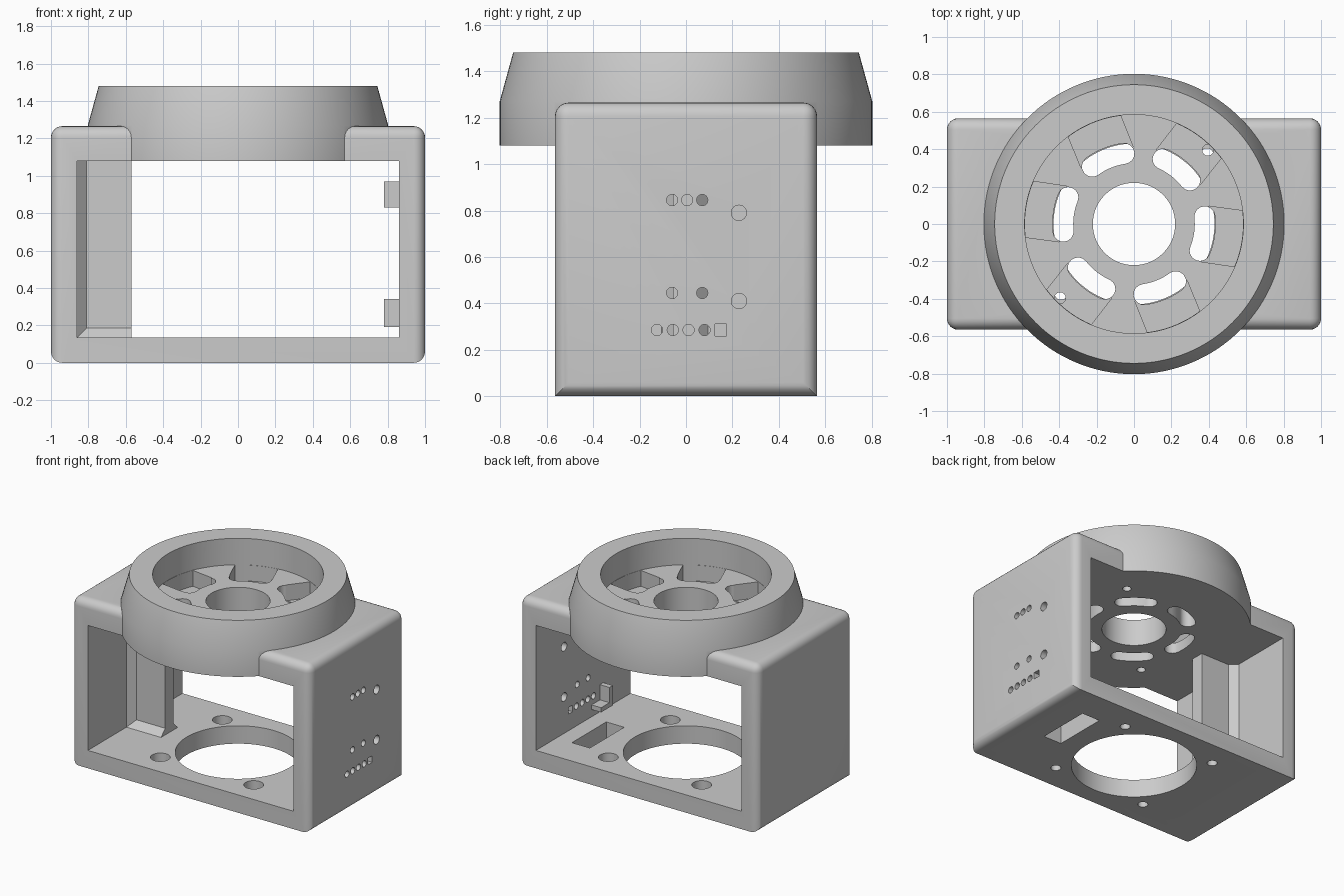
import bpy, bmesh
from math import sin, cos, radians, pi
from mathutils import Matrix, Vector

if "Cube" in bpy.data.objects:
    bpy.data.objects.remove(bpy.data.objects["Cube"])

GREY = (0.6, 0.6, 0.6, 1)
mat = bpy.data.materials.new("plain_grey")
mat.use_nodes = True
mat.diffuse_color = GREY
mat.node_tree.nodes["Principled BSDF"].inputs["Base Color"].default_value = GREY


def finish(bm, name):
    bmesh.ops.recalc_face_normals(bm, faces=bm.faces)
    me = bpy.data.meshes.new(name)
    bm.to_mesh(me)
    bm.free()
    ob = bpy.data.objects.new(name, me)
    bpy.context.collection.objects.link(ob)
    me.materials.append(mat)
    return ob


def box(bm, x0, x1, y0, y1, z0, z1):
    m = Matrix.LocRotScale(Vector((x0 + x1, y0 + y1, z0 + z1)) / 2, None,
                           Vector((x1 - x0, y1 - y0, z1 - z0)))
    return bmesh.ops.create_cube(bm, size=1, matrix=m)["verts"]


def cyl(bm, x, y, z0, z1, r0, r1=None, seg=96):
    bmesh.ops.create_cone(bm, cap_ends=True, segments=seg, radius1=r0,
                          radius2=r0 if r1 is None else r1, depth=z1 - z0,
                          matrix=Matrix.Translation((x, y, (z0 + z1) / 2)))


def prism(bm, pts, h0, h1, matrix=Matrix()):
    vs = [bm.verts.new(matrix @ Vector((a, b, h0))) for a, b in pts]
    f = bm.faces.new(vs)
    ext = bmesh.ops.extrude_face_region(bm, geom=[f])["geom"]
    move = matrix.to_3x3() @ Vector((0, 0, h1 - h0))
    bmesh.ops.translate(bm, vec=move, verts=[g for g in ext if isinstance(g, bmesh.types.BMVert)])


def arc(cx, cy, r, a0, a1, n):
    angles = [radians(a0 + (a1 - a0) * i / n) for i in range(n + 1)]
    return [(cx + r * cos(a), cy + r * sin(a)) for a in angles]


def combine(ob, bm, op):
    tool = finish(bm, "cutter")
    tool.hide_render = True
    mod = ob.modifiers.new("cut", "BOOLEAN")
    mod.operation, mod.solver, mod.object = op, "EXACT", tool
    bpy.context.view_layer.objects.active = ob
    bpy.ops.object.modifier_apply(modifier=mod.name)
    bpy.data.objects.remove(tool)


# Rounded box; the two long bottom edges stay sharp
bm = bmesh.new()
box(bm, -1, 1, -0.565, 0.565, 0, 1.265)
soft = [e for e in bm.edges
        if not (all(v.co.z < 0.01 for v in e.verts)
                and abs(e.verts[0].co.x - e.verts[1].co.x) > 1)]
bmesh.ops.bevel(bm, geom=soft, offset=0.06, segments=6, profile=0.5, affect="EDGES")
body = finish(bm, "housing")

# Tapered collar on top
bm = bmesh.new()
prof = [(0, 1.0), (0.803, 1.0), (0.803, 1.27), (0.745, 1.48), (0, 1.48)]
vs = [bm.verts.new((r, 0, z)) for r, z in prof]
es = [bm.edges.new(p) for p in zip(vs, vs[1:])]
bmesh.ops.spin(bm, geom=vs + es, cent=(0, 0, 0), axis=(0, 0, 1), angle=2 * pi, steps=128)
bmesh.ops.remove_doubles(bm, verts=bm.verts, dist=0.0001)
combine(body, bm, "UNION")

# Window through the housing and the collar bore
bm = bmesh.new()
box(bm, -0.86, 0.86, -1, 1, 0.135, 1.08)
cyl(bm, 0, 0, 1.28, 1.6, 0.585)
combine(body, bm, "DIFFERENCE")

# Hub hole, outer recesses between the spokes, floor counterbores
bm = bmesh.new()
turns = [Matrix.Rotation(radians(60 * k - 8), 4, "Z") for k in range(6)]
cyl(bm, 0, 0, 1, 1.4, 0.22)
for t in turns:
    prism(bm, [(0.385, 0.15), (0.385, -0.15)] + arc(0, 0, 0.583, -15, 15, 10), 1.16, 1.4, t)
corners = [(sx * 0.39, sy * 0.37) for sx in (-1, 1) for sy in (-1, 1)]
for x, y in corners:
    cyl(bm, x, y, 0.07, 0.2, 0.068, seg=32)
combine(body, bm, "DIFFERENCE")

# Kidney slots, screw holes and floor openings
bm = bmesh.new()
a = 14
cap = 0.38
kidney = (arc(0, 0, 0.435, -a, a, 8)
          + arc(cap * cos(radians(a)), cap * sin(radians(a)), 0.055, a, a + 180, 8)[1:-1]
          + arc(0, 0, 0.325, a, -a, 8)
          + arc(cap * cos(radians(a)), -cap * sin(radians(a)), 0.055, 180 - a, 360 - a, 8)[1:-1])
for t in turns:
    prism(bm, kidney, 1, 1.4, t)
for s in (-1, 1):
    cyl(bm, s * 0.395, s * 0.395, 1, 1.25, 0.03, seg=24)
for x, y in corners:
    cyl(bm, x, y, -0.1, 0.1, 0.035, seg=24)
cyl(bm, 0, 0, -0.1, 0.3, 0.43)
box(bm, 0.58, 0.73, -0.09, 0.32, -0.1, 0.2)
combine(body, bm, "DIFFERENCE")

# Connector holes through the left wall
bm = bmesh.new()
rows = {0.845: (-0.06, 0.005, 0.07), 0.445: (-0.06, 0.07),
        0.285: (-0.125, -0.057, 0.011, 0.08)}
holes = [(y, z, 0.024) for z, ys in rows.items() for y in ys]
holes += [(0.228, 0.79, 0.033), (0.228, 0.41, 0.033)]
along_x = Matrix(((0, 0, 1, 0), (1, 0, 0, 0), (0, 1, 0, 0), (0, 0, 0, 1)))
for y, z, r in holes:
    prism(bm, arc(y, z, r, 0, 345, 23), 0.8, 1.1, along_x)
box(bm, 0.8, 1.1, 0.125, 0.175, 0.26, 0.31)
combine(body, bm, "DIFFERENCE")

# Upright fin on the right wall with chamfered roots
bm = bmesh.new()
prism(bm, [(-0.87, -0.105), (-0.86, -0.105), (-0.81, -0.055), (-0.57, -0.055),
           (-0.57, 0.045), (-0.81, 0.045), (-0.86, 0.095), (-0.87, 0.095)], 0.13, 1.09)
finish(bm, "cable_fin")
bm = bmesh.new()
prism(bm, [(-0.105, 0.13), (-0.105, 0.135), (-0.055, 0.185), (0.045, 0.185),
           (0.095, 0.135), (0.095, 0.13)], -0.87, -0.57, along_x)
finish(bm, "cable_fin_foot")

# L-shaped board clips on the left wall
for name, z0, z1, foot in (("lower_clip", 0.19, 0.34, 0.19), ("upper_clip", 0.83, 0.97, 0.935)):
    bm = bmesh.new()
    box(bm, 0.78, 0.87, -0.24, -0.2, z0, z1)
    box(bm, 0.78, 0.87, -0.2, -0.1, foot, foot + 0.035)
    finish(bm, name)

# Smooth the rounded faces and keep corners crisp
bpy.ops.object.select_all(action="DESELECT")
body.select_set(True)
bpy.context.view_layer.objects.active = body
bpy.ops.object.shade_smooth_by_angle(angle=radians(30))
